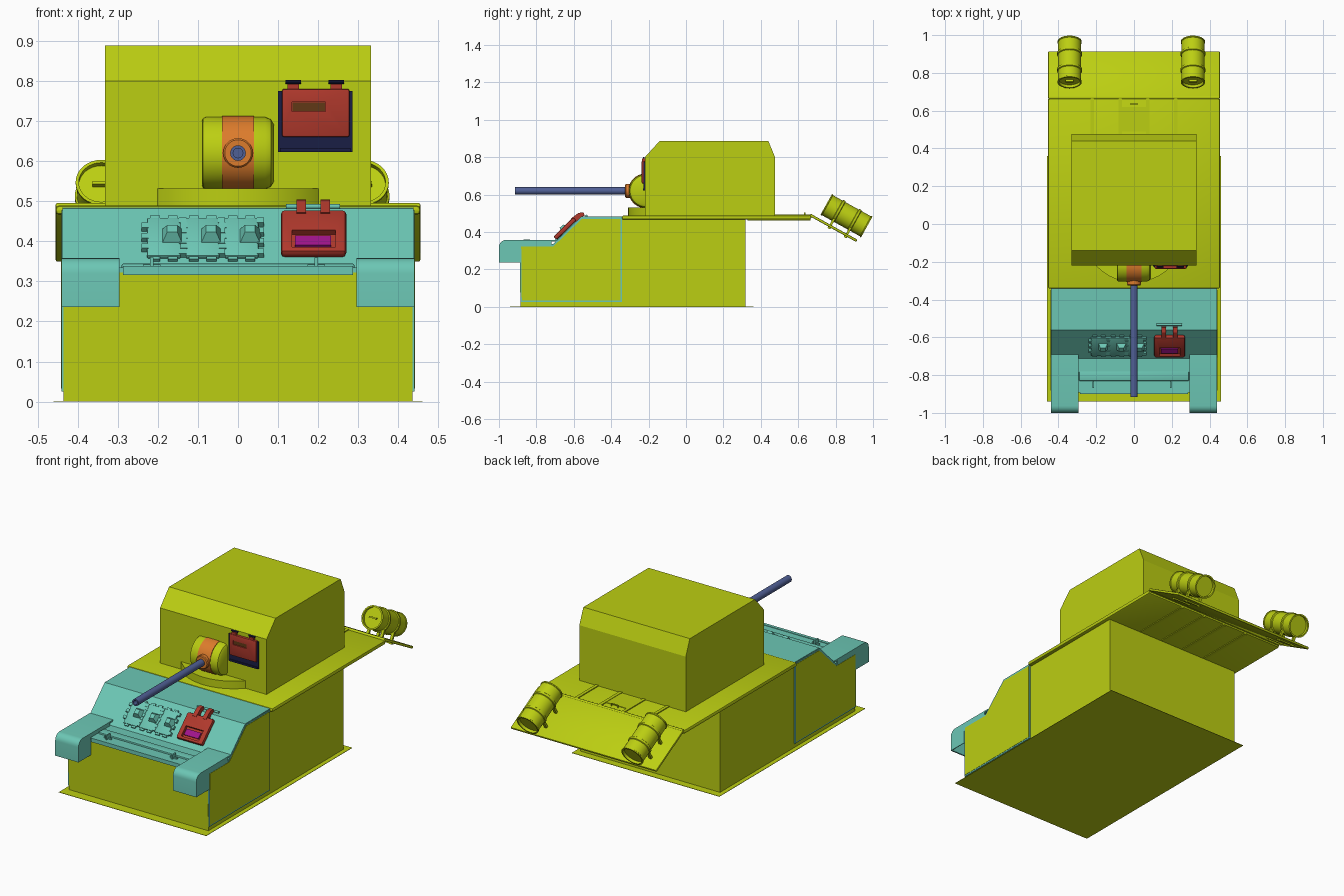
import bpy, bmesh, math
from mathutils import Matrix, Vector

COL = dict(yellow=(0.5, 0.62, 0.006), teal=(0.15, 0.57, 0.46), red=(0.43, 0.04, 0.025), navy=(0.01, 0.013, 0.06),
           slate=(0.08, 0.115, 0.3), orange=(0.72, 0.2, 0.025), magenta=(0.35, 0.007, 0.26), brown=(0.12, 0.04, 0.008))
MAT = {}
for n, c in COL.items():
    MAT[n] = bpy.data.materials.new(n)
    MAT[n].diffuse_color = (*c, 1)


def finish(name, bm, mat, frame=None, smooth=False):
    bmesh.ops.recalc_face_normals(bm, faces=bm.faces)
    if frame:
        bm.transform(frame)
    me = bpy.data.meshes.new(name)
    bm.to_mesh(me)
    bm.free()
    ob = bpy.data.objects.new(name, me)
    bpy.context.collection.objects.link(ob)
    me.materials.append(MAT[mat])
    if smooth:
        bpy.ops.object.select_all(action='DESELECT')
        ob.select_set(True)
        bpy.context.view_layer.objects.active = ob
        bpy.ops.object.shade_smooth_by_angle(angle=math.radians(35))
    return ob


def box(name, x, y, z, mat, frame=None, bevel=0, seg=2):
    bm = bmesh.new()
    bmesh.ops.create_cube(bm, size=1)
    for v in bm.verts:
        v.co = [(r[0] + r[1]) / 2 + c * (r[1] - r[0]) for r, c in zip((x, y, z), v.co)]
    if bevel:
        bmesh.ops.bevel(bm, geom=bm.edges[:], offset=bevel, segments=seg, affect='EDGES', profile=0.5)
    return finish(name, bm, mat, frame, bool(bevel))


def prism(name, pts, x0, x1, mat, frame=None, smooth=False):
    """Extrude a (y, z) profile along x."""
    bm = bmesh.new()
    f = bm.faces.new([bm.verts.new((x0, *p)) for p in pts])
    ext = bmesh.ops.extrude_face_region(bm, geom=[f])
    bmesh.ops.translate(bm, verts=[g for g in ext['geom'] if isinstance(g, bmesh.types.BMVert)], vec=(x1 - x0, 0, 0))
    return finish(name, bm, mat, frame, smooth)


def lathe(name, prof, axis, mat, frame=None, n=32):
    """Spin a (radius, distance) profile round an axis through the frame origin."""
    bm = bmesh.new()
    vs = [bm.verts.new((r, 0, t)) for r, t in prof]
    es = [bm.edges.new(p) for p in zip(vs, vs[1:])]
    bmesh.ops.spin(bm, geom=vs + es, cent=(0, 0, 0), axis=(0, 0, 1), angle=2 * math.pi, steps=n)
    bmesh.ops.remove_doubles(bm, verts=bm.verts[:], dist=1e-5)
    bm.transform(Vector((0, 0, 1)).rotation_difference(Vector(axis)).to_matrix().to_4x4())
    return finish(name, bm, mat, frame, True)


def cut(ob, x, y, z, frame=None):
    c = box('cutter', x, y, z, 'navy', frame)
    m = ob.modifiers.new('cut', 'BOOLEAN')
    m.operation, m.object, m.solver = 'DIFFERENCE', c, 'EXACT'
    bpy.context.view_layer.objects.active = ob
    bpy.ops.object.modifier_apply(modifier='cut')
    bpy.data.objects.remove(c)


T = Matrix.Translation

# hull body, floor sheet and deck
hull = [(-0.885, 0), (-0.89, 0.325), (-0.71, 0.325), (-0.56, 0.472), (0.318, 0.472), (0.318, 0)]
prism('hull', hull, -0.435, 0.435, 'yellow')
box('floor_sheet', (-0.46, 0.46), (-0.94, 0.36), (0, 0.002), 'yellow')
box('upper_deck', (-0.455, 0.455), (-0.342, 0.668), (0.466, 0.489), 'yellow', bevel=0.009)

# front hull shell in a second colour, with side frames and yellow side panels
prism('front_shell', [(-0.892, 0.322), (-0.892, 0.335), (-0.712, 0.335), (-0.562, 0.482), (-0.34, 0.484),
                      (-0.34, 0.47), (-0.56, 0.47), (-0.708, 0.322)], -0.438, 0.438, 'teal')
for s, side in ((-1, 'left'), (1, 'right')):
    prism(side + '_side_frame', [(-0.885, 0.025), (-0.888, 0.33), (-0.71, 0.33), (-0.56, 0.478), (-0.342, 0.478),
                                 (-0.342, 0.025)], s * 0.43, s * 0.44, 'teal')
    prism(side + '_side_panel', [(-0.878, 0.033), (-0.881, 0.324), (-0.708, 0.324), (-0.557, 0.47), (-0.35, 0.47),
                                 (-0.35, 0.033)], s * 0.432, s * 0.4415, 'yellow')

    # front fender: bent sheet with side flanges
    arc = [(-0.962 + 0.038 * math.cos(math.radians(a)), 0.32 + 0.038 * math.sin(math.radians(a)))
           for a in range(180, 89, -15)]
    outer = [(-1.0, 0.236)] + arc + [(-0.69, 0.358)]
    inner = [(-0.69, 0.35)] + [(-0.962 + (y + 0.962) * 0.8, 0.32 + (z - 0.32) * 0.8) for y, z in arc[::-1]]
    prism(side + '_fender', outer + inner + [(-0.992, 0.236)], s * 0.295, s * 0.44, 'teal', smooth=True)
    for a, b in ((0.295, 0.299), (0.436, 0.44)):
        prism(side + '_fender_flange', outer[:-1] + [(-0.72, 0.358), (-0.72, 0.33), (-0.888, 0.33), (-0.888, 0.236)],
              s * a, s * b, 'teal')

# nose strips and posts
box('nose_lip', (-0.287, 0.287), (-0.9, -0.882), (0.316, 0.338), 'teal')
box('nose_rail', (-0.29, 0.29), (-0.83, -0.78), (0.33, 0.344), 'teal', bevel=0.003)
for x in (-0.215, 0.195):
    box('nose_post', (x - 0.004, x + 0.004), (-0.868, -0.835), (0.33, 0.36), 'teal')
    box('nose_post_foot', (x - 0.022, x + 0.022), (-0.855, -0.845), (0.333, 0.342), 'teal')

# spare track links on the sloping front plate
SL = T((0, -0.712, 0.335)) @ Matrix.Rotation(math.radians(44.4), 4, 'X')
for i, x in enumerate((-0.185, -0.088, 0.009)):
    box('track_link', (x - 0.042, x + 0.042), (0.03, 0.165), (0.0, 0.012), 'teal', SL, 0.003)
    for k in range(4):
        v = 0.035 + k * 0.037
        box('track_tooth', (x + 0.038, x + 0.056), (v, v + 0.018), (0.0, 0.014), 'teal', SL)
        if k < 3:
            box('track_tooth', (x - 0.056, x - 0.038), (v + 0.019, v + 0.036), (0.0, 0.014), 'teal', SL)
    for px in (-0.022, 0.022):
        box('track_pad', (x + px - 0.012, x + px + 0.012), (0.02, 0.175), (0.0, 0.009), 'teal', SL)
    bm = bmesh.new()
    bmesh.ops.create_cone(bm, cap_ends=True, segments=4, radius1=0.038, radius2=0.018, depth=0.03,
                          matrix=Matrix.Rotation(math.pi / 4, 4, 'Z'))
    finish('track_horn', bm, 'teal', SL @ T((x + 0.021, 0.1, 0.022)))

# driver hatch with window and hinge arms
h = box('driver_hatch', (0.107, 0.27), (0.03, 0.18), (0.002, 0.027), 'red', SL, 0.009)
cut(h, (0.135, 0.243), (0.045, 0.105), (0.012, 0.06), SL)
box('driver_window', (0.137, 0.241), (0.047, 0.103), (0.01, 0.014), 'red', SL)
box('driver_periscope', (0.142, 0.232), (0.058, 0.092), (0.012, 0.021), 'magenta', SL)
for x in (0.158, 0.218):
    prism('hatch_arm', [(0.165, 0.0), (0.165, 0.03), (0.215, 0.024), (0.236, 0.006), (0.228, -0.01), (0.205, 0.0)],
          x - 0.012, x + 0.012, 'red', SL)
lathe('hatch_pin', [(0, 0.12), (0.006, 0.12), (0.006, 0.255), (0, 0.255)], (1, 0, 0), 'teal', T((0, -0.533, 0.487)), 12)

# turret body and front ring
prism('turret', [(-0.22, 0.489), (-0.22, 0.8), (-0.14, 0.888), (0.44, 0.888), (0.476, 0.8), (0.476, 0.489)],
      -0.332, 0.332, 'yellow')
lathe('turret_ring', [(0, 0.487), (0.272, 0.487), (0.272, 0.532), (0, 0.532)], (0, 0, 1), 'yellow', T((0, -0.037, 0)), 64)

# gun mantlet, collar and barrel
G = T((0, -0.215, 0.62))
lathe('mantlet', [(0, -0.09), (0.08, -0.09), (0.087, -0.087), (0.09, -0.08), (0.09, 0.068), (0.084, 0.082), (0.07, 0.09),
                  (0, 0.09)], (1, 0, 0), 'yellow', G, 40)
lathe('mantlet_band', [(0, -0.04), (0.093, -0.04), (0.093, 0.04), (0, 0.04)], (1, 0, 0), 'orange', G, 40)
lathe('gun_collar', [(0, 0.06), (0.037, 0.06), (0.037, 0.105), (0.033, 0.11), (0, 0.11)], (0, -1, 0), 'orange', G)
lathe('gun_barrel', [(0, 0.08), (0.0195, 0.08), (0.0195, 0.7), (0.012, 0.7), (0.012, 0.63), (0, 0.63)],
      (0, -1, 0), 'slate', G, 20)

# turret front vision flap
box('flap_frame', (0.1, 0.285), (-0.226, -0.21), (0.622, 0.775), 'navy')
box('flap_sill', (0.105, 0.28), (-0.231, -0.22), (0.622, 0.632), 'navy')
f = box('flap_door', (0.11, 0.278), (-0.237, -0.22), (0.66, 0.78), 'red', bevel=0.005)
cut(f, (0.135, 0.218), (-0.25, -0.231), (0.724, 0.747))
box('flap_slot', (0.136, 0.217), (-0.232, -0.229), (0.725, 0.746), 'brown')
for x in (0.138, 0.245):
    box('flap_hinge', (x - 0.014, x + 0.014), (-0.234, -0.22), (0.775, 0.792), 'red')
    lathe('flap_hinge_pin', [(0, -0.019), (0.005, -0.019), (0.005, 0.019), (0, 0.019)], (1, 0, 0), 'navy',
          T((x, -0.226, 0.797)), 10)

# engine deck strips and lifting handle
for x in (-0.22, -0.073, 0.073, 0.22):
    box('deck_strip', (x - 0.009, x + 0.009), (0.33, 0.665), (0.462, 0.494), 'yellow')
box('deck_cover', (-0.065, 0.065), (0.49, 0.62), (0.47, 0.492), 'yellow')
for x in (-0.022, 0.018):
    box('handle_leg', (x, x + 0.004), (0.632, 0.638), (0.488, 0.502), 'yellow')
box('handle_bar', (-0.022, 0.022), (0.632, 0.638), (0.5, 0.505), 'yellow')

# sloping rear plate
RA = math.radians(-29)
R = T((0, 0.668, 0.497)) @ Matrix.Rotation(RA, 4, 'X')
box('rear_plate', (-0.455, 0.455), (0, 0.284), (-0.014, 0), 'yellow', R, 0.005)
lathe('rear_hinge', [(0, -0.45), (0.01, -0.45), (0.01, 0.45), (0, 0.45)], (1, 0, 0), 'yellow', T((0, 0.67, 0.486)), 12)

# fuel drums on saddles
half = [(0.066, 0.043), (0.066, 0.055), (0.061, 0.058), (0.061, 0.116), (0.064, 0.118), (0.064, 0.124), (0.056, 0.124),
        (0.056, 0.108), (0, 0.108)]
prof = [(r, -t) for r, t in half[::-1]] + [(0.061, -0.04), (0.061, 0.04)] + half
for cx in (-0.341, 0.312):
    D = T((cx, 0.858, 0.487)) @ Matrix.Rotation(RA, 4, 'X')
    lathe('fuel_drum', prof, (0, 1, 0), 'yellow', D)
    box('drum_handle', (-0.022, 0.022), (-0.122, -0.105), (-0.004, 0.004), 'yellow', D)
    for t in (-0.05, 0.05):
        for s in (-1, 1):
            prism('drum_saddle', [(t - 0.006, -0.045), (t + 0.006, -0.045), (t + 0.006, -0.106), (t - 0.006, -0.106)],
                  s * 0.035, s * 0.05, 'yellow', D)
        box('drum_saddle_base', (-0.055, 0.055), (t - 0.009, t + 0.009), (-0.104, -0.09), 'yellow', D)
